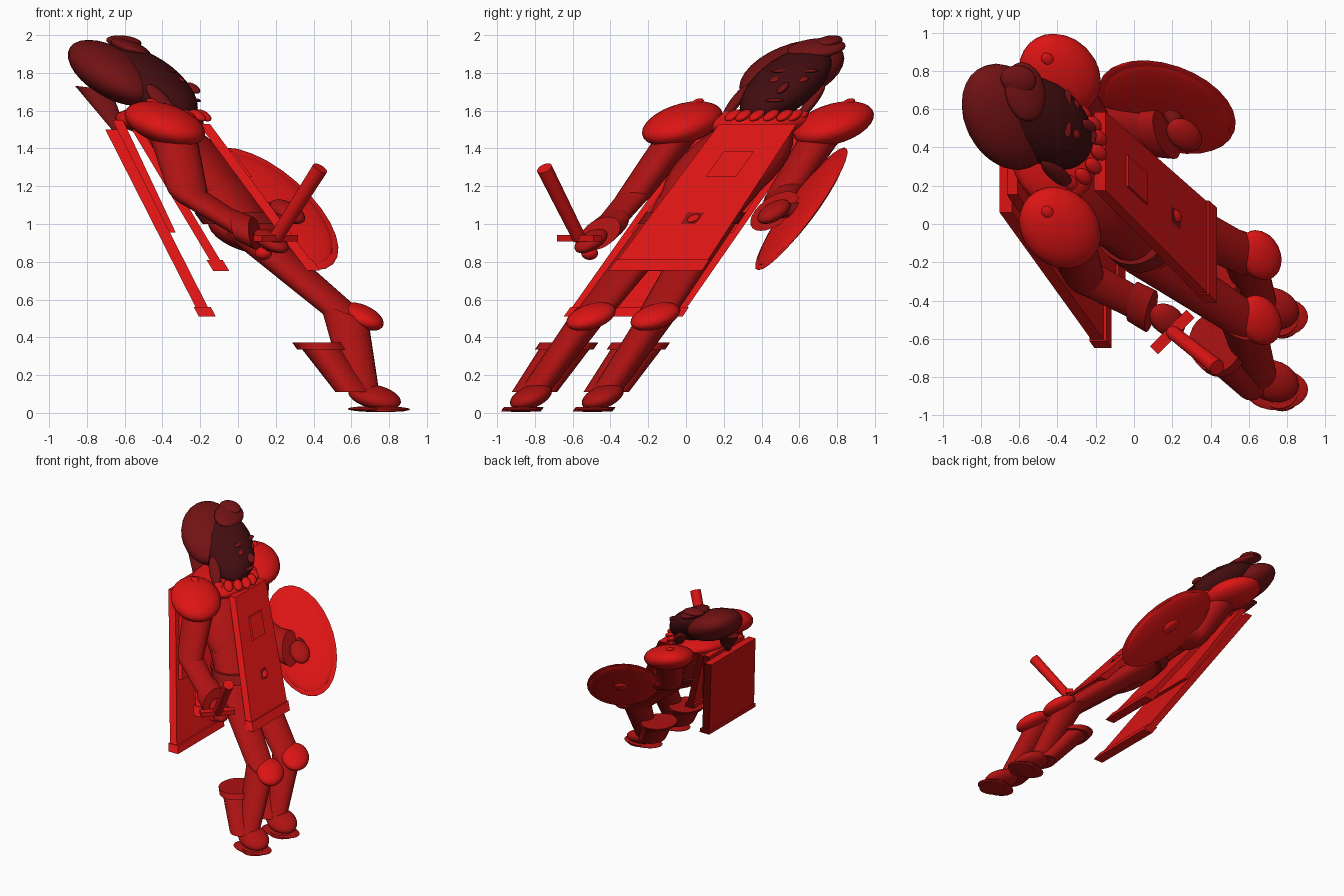
import bpy, bmesh, math
from mathutils import Matrix, Vector

cube = bpy.data.objects.get("Cube")
if cube:
    bpy.data.objects.remove(cube, do_unlink=True)

# The figure faces +x and is built upright, then this lean shears it into its pose
LEAN = Matrix(((1, 0, -.73, .75), (0, 1, .70, -.69), (0, 0, 1, 0), (0, 0, 0, 1)))
WORLD = Matrix.Identity(4)


def material(name, rgb):
    m = bpy.data.materials.new(name)
    m.use_nodes = True
    m.diffuse_color = (*rgb, 1)
    m.node_tree.nodes["Principled BSDF"].inputs["Base Color"].default_value = (*rgb, 1)
    return m


BRIGHT = material("bright red", (.72, .007, .007))
CLOTH = material("cloth red", (.42, .006, .006))
BELT = material("belt red", (.25, .006, .006))
HAIR = material("hair maroon", (.17, .006, .007))
FACE = material("face dark maroon", (.055, .004, .005))


def finish(name, bm, mat, matrix, smooth=True):
    bm.transform(matrix)
    bmesh.ops.recalc_face_normals(bm, faces=bm.faces)
    me = bpy.data.meshes.new(name)
    bm.to_mesh(me)
    bm.free()
    me.materials.append(mat)
    ob = bpy.data.objects.new(name, me)
    bpy.context.collection.objects.link(ob)
    if smooth:
        bpy.ops.object.select_all(action='DESELECT')
        ob.select_set(True)
        bpy.context.view_layer.objects.active = ob
        bpy.ops.object.shade_smooth_by_angle(angle=math.radians(40))
    return ob


def ball(name, c, r, mat, rot=WORLD, space=LEAN):
    bm = bmesh.new()
    bmesh.ops.create_uvsphere(bm, u_segments=24, v_segments=14, radius=1)
    local = Matrix.Translation(c) @ rot @ Matrix.Diagonal((*r, 1))
    return finish(name, bm, mat, space @ local)


def tube(name, a, b, r1, r2, mat, flat=1.0, space=LEAN):
    """Tapered cylinder from a to b; flat squeezes its local x radius."""
    a, b = Vector(a), Vector(b)
    d = b - a
    bm = bmesh.new()
    bmesh.ops.create_cone(bm, cap_ends=True, segments=24, radius1=r1, radius2=r2, depth=d.length)
    turn = d.to_track_quat('Z', 'Y').to_matrix().to_4x4() if abs(d.x) + abs(d.y) > 1e-4 else WORLD
    local = Matrix.Translation((a + b) / 2) @ turn @ Matrix.Diagonal((flat, 1, 1, 1))
    return finish(name, bm, mat, space @ local)


def panel(name, z, u, half, thick, mat):
    """Hanging board: z, u and half width are (bottom, top) pairs."""
    bm = bmesh.new()
    bmesh.ops.create_cube(bm, size=2)
    for v in bm.verts:
        i = 1 if v.co.z > 0 else 0
        v.co = Vector((u[i] + v.co.x * thick / 2, v.co.y * half[i], z[i]))
    return finish(name, bm, mat, LEAN, False)


# Legs and boots
for side, s in (("right", -1), ("left", 1)):
    ball(side + "_foot", (.035, s * .19, .085), (.13, .10, .07), CLOTH)
    tube(side + "_sole", (.01, s * .19, .008), (.01, s * .19, .03), .105, .105, CLOTH, 1.0) \
        .data.transform(Matrix.Translation((.02, 0, 0)))
    ball(side + "_sole_rim", (.01, s * .19, .02), (.165, .108, .016), CLOTH)
    tube(side + "_boot", (-.055, s * .19, .11), (-.055, s * .19, .35), .12, .135, CLOTH, .82)
    tube(side + "_boot_cuff", (-.055, s * .19, .335), (-.055, s * .19, .372), .155, .155, CLOTH, .88)
    tube(side + "_shin", (-.02, s * .19, .1), (.2, s * .18, .53), .08, .105, CLOTH)
    ball(side + "_knee", (.28, s * .17, .51), (.1, .12, .075), BRIGHT)
    tube(side + "_thigh", (.2, s * .17, .51), (-.02, s * .13, .99), .1, .125, CLOTH)

# Trunk
ball("hips", (0, 0, .96), (.19, .25, .12), CLOTH)
tube("waist", (0, 0, .95), (0, 0, 1.25), .23, .27, CLOTH, .72)
ball("chest", (-.01, 0, 1.3), (.2, .29, .28), CLOTH)
tube("belt", (.01, 0, 1.0), (.01, 0, 1.06), .265, .265, BELT, .82)
ball("collar_base", (-.04, 0, 1.54), (.23, .29, .08), BRIGHT)
tube("neck", (0, 0, 1.5), (.02, 0, 1.66), .12, .11, CLOTH)

# Front tabard with hem, badge and buckle
panel("front_tabard", (.79, 1.53), (.195, .188), (.24, .205), .06, BRIGHT)
panel("front_hem", (.755, .812), (.2, .2), (.248, .245), .068, BRIGHT)
panel("badge", (1.25, 1.385), (.227, .224), (.08, .08), .018, BRIGHT)
ball("buckle", (.225, .01, 1.03), (.022, .03, .022), BRIGHT)

# Back tabard, short mantle and long cape
panel("back_tabard", (.78, 1.5), (-.285, -.19), (.24, .2), .055, BRIGHT)
panel("back_hem", (.75, .81), (-.29, -.283), (.248, .246), .085, BRIGHT)
panel("mantle", (.955, 1.55), (-.41, -.255), (.27, .24), .055, BRIGHT)
panel("long_cape", (.53, 1.5), (-.54, -.325), (.305, .3), .065, BRIGHT)
panel("cape_hem", (.51, .56), (-.54, -.53), (.315, .313), .09, BRIGHT)

# Shoulder guards, studs and upper arms
for side, s in (("right", -1), ("left", 1)):
    ball(side + "_shoulder_guard", (-.02, s * .40, 1.53), (.195, .197, .12), BRIGHT)
    ball(side + "_shoulder_stud", (.0, s * .40, 1.645), (.03, .03, .02), BRIGHT)

ARMS = {
    "right": ((-.02, -.38, 1.48), (-.17, -.39, 1.16), (.0, -.42, .97), (.09, -.45, .91)),
    "left": ((-.02, .38, 1.48), (-.12, .40, 1.16), (.16, .41, 1.07), (.29, .41, 1.065)),
}
for side, (shoulder, elbow, wrist, hand) in ARMS.items():
    tube(side + "_upper_arm", shoulder, elbow, .115, .095, CLOTH)
    ball(side + "_elbow", elbow, (.095, .095, .085), CLOTH)
    tube(side + "_forearm", elbow, wrist, .09, .08, CLOTH)
    reach = (Vector(hand) - Vector(wrist)).normalized() * .04
    tube(side + "_glove_cuff", Vector(wrist) - reach, Vector(wrist) + reach, .1, .105, CLOTH)
    ball(side + "_hand", hand, (.08, .075, .065), CLOTH)

# Short sword held in the right hand
grip = Vector((.2, -.565, .925))
tube("sword_blade", grip, (.435, -.75, 1.295), .036, .042, BRIGHT, space=WORLD)
tube("sword_handle", grip, (.13, -.505, .845), .025, .025, BELT, space=WORLD)
ball("sword_pommel", (.135, -.51, .845), (.045, .045, .035), BRIGHT, space=WORLD)
bm = bmesh.new()
bmesh.ops.create_cube(bm, size=1)
finish("sword_guard", bm, BRIGHT, Matrix.Translation(grip) @ Matrix.Rotation(math.radians(45), 4, 'Z')
       @ Matrix.Diagonal((.27, .06, .035, 1)), False)

# Round shield on the left arm
yaw = Matrix.Rotation(math.radians(18), 4, 'Z')
centre = Vector((.21, .545, 1.08))
out = yaw @ Vector((0, 1, 0))
ball("shield_dome", centre, (.265, .05, .30), BRIGHT, yaw)
ball("shield_rim", centre, (.285, .022, .325), BRIGHT, yaw)
ball("shield_boss", centre + out * .045, (.055, .03, .055), BRIGHT, yaw)
tube("shield_strap", Vector((.29, .41, 1.065)), centre, .04, .04, BELT)

# Collar beads
for i in range(8):
    a = math.radians(-77 + 22 * i)
    ball("collar_bead_%d" % (i + 1), (.02 + .2 * math.cos(a), .2 * math.sin(a), 1.575),
         (.036, .036, .032), BRIGHT)

# Head, hair and locks
ball("head", (.06, 0, 1.74), (.2, .2, .2), FACE)
ball("hair", (-.1, -.01, 1.8), (.2, .25, .175), HAIR)
ball("fringe", (.09, .03, 1.93), (.09, .15, .05), HAIR, Matrix.Rotation(.3, 4, 'Y'))
ball("hair_bun", (.08, .07, 1.965), (.09, .07, .034), HAIR)
tube("back_lock", (-.26, 0, 1.72), (-.3, 0, 1.42), .09, .015, HAIR, .6)
for side, s in (("right", -1), ("left", 1)):
    ball(side + "_side_lock", (.05, s * .2, 1.65), (.05, .035, .09), HAIR)
    ball(side + "_eye", (.235, s * .075, 1.765), (.018, .025, .016), BELT)
    ball(side + "_brow", (.225, s * .08, 1.81), (.02, .045, .01), HAIR)
ball("nose", (.265, 0, 1.72), (.035, .025, .03), HAIR)
ball("mouth", (.245, 0, 1.655), (.015, .05, .01), HAIR)
